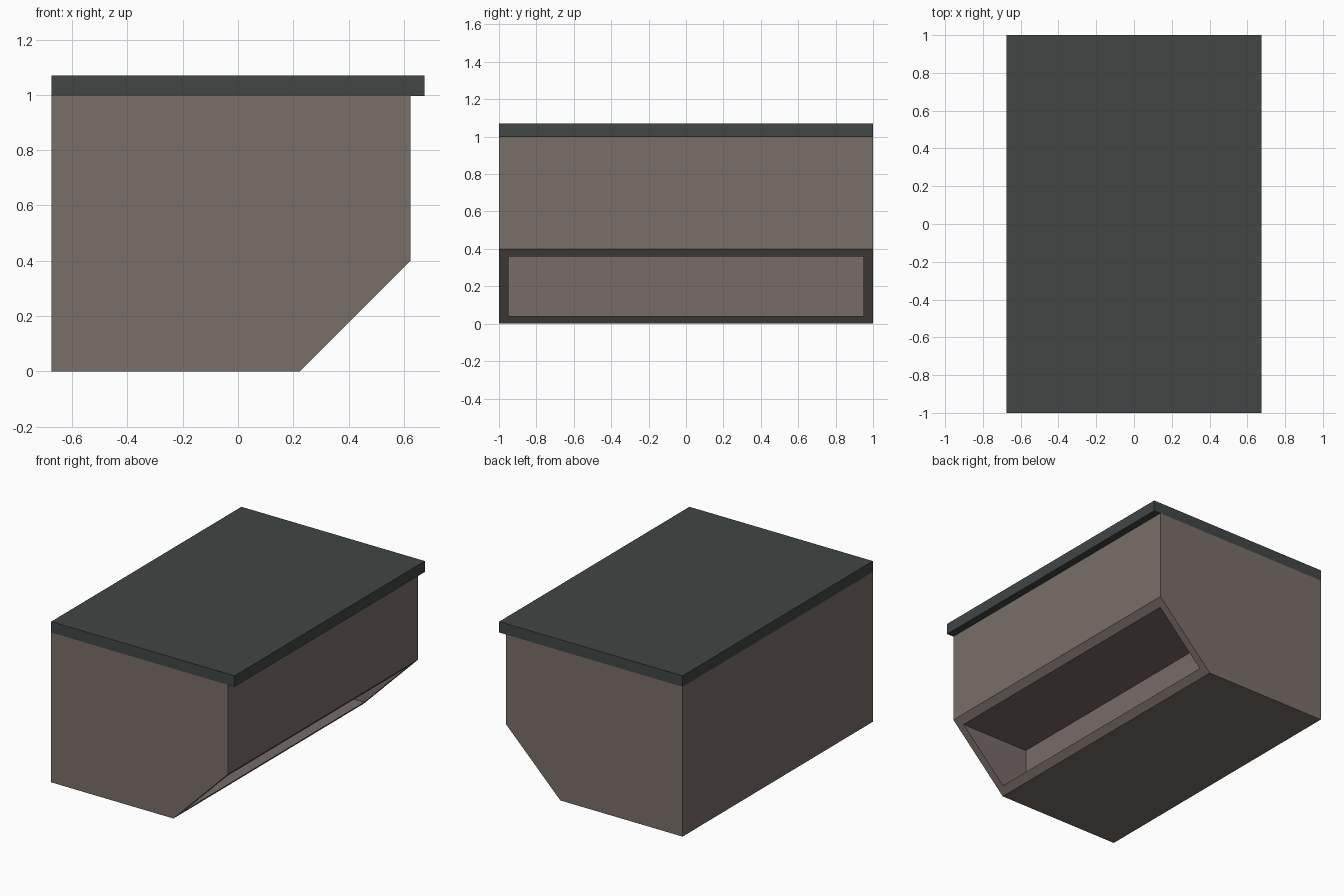
import bpy, bmesh

if "Cube" in bpy.data.objects:
    bpy.data.objects.remove(bpy.data.objects["Cube"])


def material(name, rgb):
    m = bpy.data.materials.new(name)
    m.diffuse_color = (*rgb, 1)
    m.use_nodes = True
    m.node_tree.nodes["Principled BSDF"].inputs["Base Color"].default_value = m.diffuse_color
    return m


def prism(name, profile, y0, y1, mat):
    """Extrude an x-z outline along y."""
    bm = bmesh.new()
    face = bm.faces.new([bm.verts.new((x, y0, z)) for x, z in profile])
    ext = bmesh.ops.extrude_face_region(bm, geom=[face])
    moved = [g for g in ext["geom"] if isinstance(g, bmesh.types.BMVert)]
    bmesh.ops.translate(bm, verts=moved, vec=(0, y1 - y0, 0))
    bmesh.ops.recalc_face_normals(bm, faces=bm.faces)
    mesh = bpy.data.meshes.new(name)
    bm.to_mesh(mesh)
    bm.free()
    obj = bpy.data.objects.new(name, mesh)
    bpy.context.collection.objects.link(obj)
    mesh.materials.append(mat)
    return obj


body_mat = material("warm grey brown", (0.190, 0.156, 0.138))
inner_mat = material("rosy grey", (0.184, 0.150, 0.141))
lid_mat = material("dark slate", (0.052, 0.061, 0.060))

# Body with a sloped lower edge
body = prism("body", [(-0.675, 0), (0.225, 0), (0.625, 0.4),
                      (0.625, 0.997), (-0.675, 0.997)], -1, 1, body_mat)
body.data.materials.append(inner_mat)

# Pocket cut into the slope: level floor and ceiling, upright back wall
cutter = prism("pocket_cutter", [(0.08, 0.04), (0.7, 0.04), (0.7, 0.36),
                                 (0.08, 0.36)], -0.95, 0.95, inner_mat)
cut = body.modifiers.new("pocket", "BOOLEAN")
cut.operation = "DIFFERENCE"
cut.solver = "EXACT"
cut.object = cutter
bpy.context.view_layer.objects.active = body
body.select_set(True)
bpy.ops.object.modifier_apply(modifier="pocket")
bpy.data.objects.remove(cutter)

# Pocket walls take the inner colour
for p in body.data.polygons:
    c = p.center
    inside = 0.03 < c.z < 0.37 and abs(c.y) < 0.96 and c.x > 0.07
    p.material_index = 1 if inside and max(abs(n) for n in p.normal) > 0.9 else 0

# Lid overhanging the sloped side
prism("lid", [(-0.675, 0.997), (0.675, 0.997), (0.675, 1.07),
              (-0.675, 1.07)], -1, 1, lid_mat)
